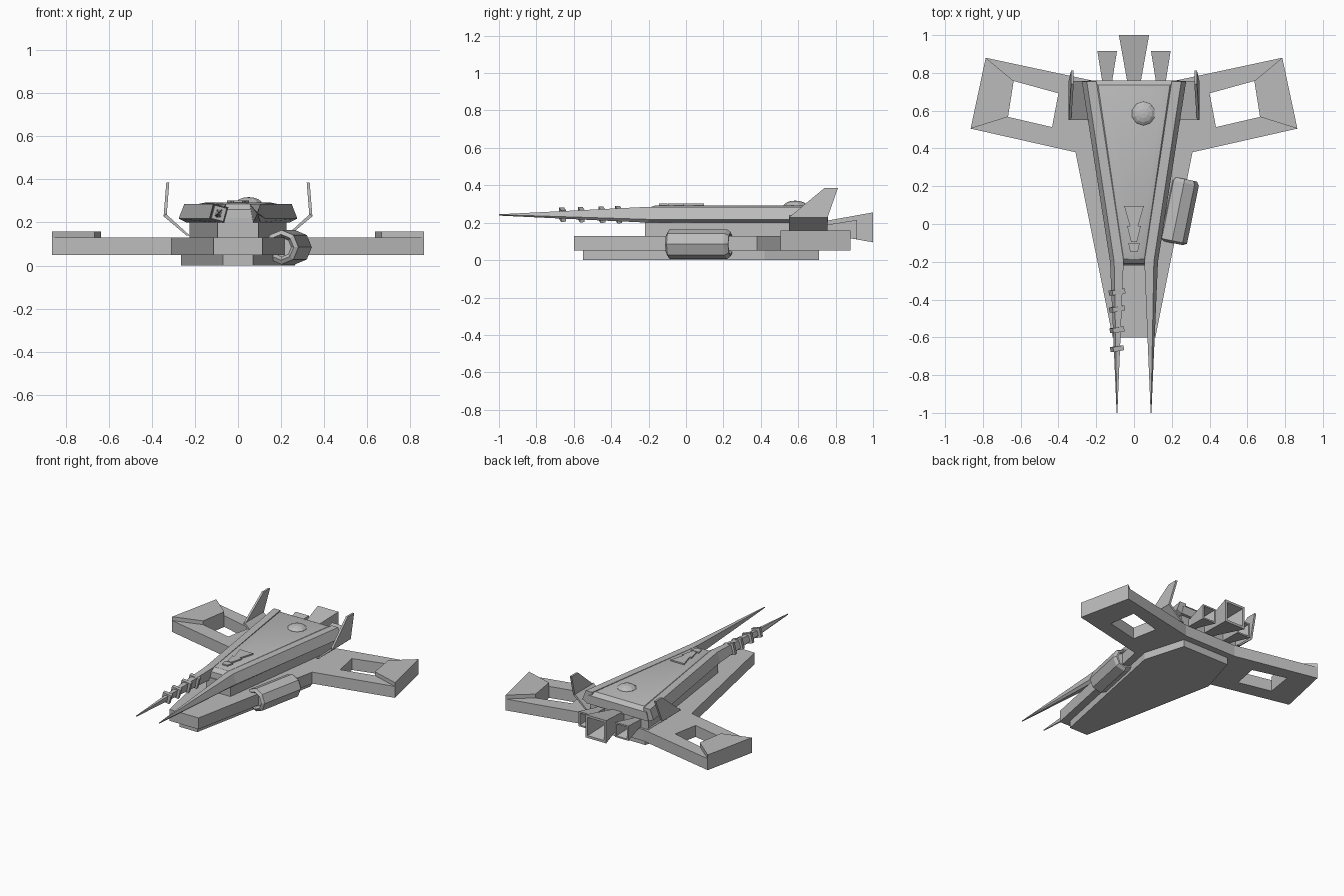
import bpy, bmesh, math
from mathutils import Vector, Matrix

cube = bpy.data.objects.get("Cube")
if cube:
    bpy.data.objects.remove(cube, do_unlink=True)

GREY = (0.5, 0.5, 0.5, 1)
grey = bpy.data.materials.new("hull grey")
grey.use_nodes = True
grey.diffuse_color = GREY
grey.node_tree.nodes["Principled BSDF"].inputs["Base Color"].default_value = GREY


def finish(name, bm):
    bmesh.ops.recalc_face_normals(bm, faces=bm.faces)
    mesh = bpy.data.meshes.new(name)
    bm.to_mesh(mesh)
    bm.free()
    mesh.materials.append(grey)
    ob = bpy.data.objects.new(name, mesh)
    bpy.context.collection.objects.link(ob)
    return ob


def loft(name, sections, close_end=True):
    """Skin a list of equal-length point loops and cap the ends."""
    bm = bmesh.new()
    loops = [[bm.verts.new(p) for p in s] for s in sections]
    n = len(loops[0])
    for a, b in zip(loops, loops[1:]):
        for i in range(n):
            j = (i + 1) % n
            bm.faces.new((a[i], a[j], b[j], b[i]))
    bm.faces.new(loops[0])
    if close_end:
        bm.faces.new(loops[-1])
    return finish(name, bm)


def prism(name, outline, z0, z1):
    return loft(name, [[(x, y, z) for x, y in outline] for z in (z0, z1)])


def symmetric(half):
    return half + [(-x, y) for x, y in reversed(half)]


def flip(points, s):
    return [(p[0] * s, *p[1:]) for p in points]


def rect(x, y, z, w, h):
    return [(x - w, y, z - h), (x + w, y, z - h), (x + w, y, z + h), (x - w, y, z + h)]


# Hull layers
prism("keel_plate", symmetric([(.07, -.55), (.265, .42), (.18, .71)]), 0, .05)
prism("main_hull", symmetric([(.113, -.6), (.31, .38), (.2, .755)]), .05, .13)
prism("middle_body", symmetric([(.095, -.22), (.225, .74)]), .13, .22)

# Raised deck with sloped rim
deck = loft("upper_deck", [
    [(x, y, z) for x, y in symmetric([(a, f), (b, r)])]
    for a, b, f, r, z in ((.085, .24, -.215, .76, .2), (.065, .225, -.21, .76, .26),
                          (.055, .19, -.185, .735, .285), (.035, .15, -.16, .71, .293))])
bpy.context.view_layer.objects.active = deck
deck.select_set(True)
bpy.ops.object.shade_smooth_by_angle(angle=math.radians(25))
deck.select_set(False)

# Stepped plates on the deck
for i, (y0, y1, w0, w1) in enumerate(((-.01, .095, .022, .052), (-.095, -.01, .015, .037),
                                      (-.145, -.1, .02, .03))):
    prism(f"deck_plate_{i + 1}", symmetric([(w0, y0), (w1, y1)]), .28, .302)

# Low dome on the deck
bm = bmesh.new()
bmesh.ops.create_uvsphere(bm, u_segments=10, v_segments=8, radius=.066)
bmesh.ops.bisect_plane(bm, geom=bm.verts[:] + bm.edges[:] + bm.faces[:], plane_co=(0, 0, 0),
                       plane_no=(0, 0, 1), clear_inner=True)
bmesh.ops.transform(bm, matrix=Matrix.Translation((.05, .585, .285)) @ Matrix.Diagonal((1, 1, .5, 1)),
                    verts=bm.verts)
finish("dome", bm)

OUTER = [(.31, .38), (.865, .505), (.785, .88), (.2, .755)]
HOLE = [(.434, .513), (.667, .567), (.637, .757), (.4, .692)]

for side, s in (("left", 1), ("right", -1)):
    # Long spear rail along the deck edge
    loft(f"{side}_rail", [
        flip([(.088, -1, .238), (.092, -1, .238), (.092, -1, .243), (.09, -1, .245), (.088, -1, .243)], s),
        flip([(.07, -.2, .2), (.105, -.2, .2), (.127, -.2, .218), (.105, -.2, .285), (.055, -.2, .285)], s),
        flip([(.2, .755, .2), (.24, .755, .2), (.276, .755, .218), (.25, .755, .285), (.2, .755, .285)], s)])

    # Open frame wing
    bm = bmesh.new()
    ring, hole = [[bm.verts.new((x * s, y, .05)) for x, y in pts] for pts in (OUTER, HOLE)]
    faces = [bm.faces.new((ring[i], ring[(i + 1) % 4], hole[(i + 1) % 4], hole[i])) for i in range(4)]
    ext = bmesh.ops.extrude_face_region(bm, geom=faces, use_keep_orig=True)
    for v in ext["geom"]:
        if isinstance(v, bmesh.types.BMVert):
            v.co.z = .13
    finish(f"{side}_wing", bm)
    prism(f"{side}_wing_tip", flip([OUTER[1], OUTER[2], HOLE[2], HOLE[1]], s), .13, .157)

    # Slanted bracket and upright fin
    bracket = [(.225, .14), (.24, .14), (.345, .228), (.335, .24)]
    loft(f"{side}_fin_bracket", [flip([(x, y, z) for x, z in bracket], s) for y in (.55, .757)])
    fin = [(.55, .228), (.74, .385), (.812, .385), (.757, .228)]
    loft(f"{side}_fin", [
        flip([(x - (z - .228) * .08, y, z) for y, z in fin], s) for x in (.332, .346)])

# Flared hollow exhausts
for name, x, end, w0, w1, z in (("centre", 0, 1, .037, .08, .175),
                                ("left", .142, .915, .027, .052, .163),
                                ("right", -.142, .915, .027, .052, .163)):
    loft(f"{name}_exhaust", [
        rect(x, .72, z, w0 * .9, w0 * .9), rect(x, .76, z, w0, w0), rect(x, end, z, w1, w1),
        rect(x, end, z, w1 * .8, w1 * .8), rect(x, .79, z, w0 * .7, w0 * .7)])

# Eight-sided side pod, angled along the hull
axis = Vector((.068, .335, 0)).normalized()
across = Vector((axis.y, -axis.x, 0))
start = Vector((.2, -.1, .085))
pod = []
for d, r in ((.02, .045), (0, .06), (.012, .08), (.325, .08), (.345, .066), (.345, .055), (.325, .05)):
    pod.append([start + axis * d + across * (r * math.sin(k * math.tau / 8))
                + Vector((0, 0, r * math.cos(k * math.tau / 8))) for k in range(8)])
loft("side_pod", pod)

# Tilted collars on the right rail
for i, (y, r) in enumerate(((-.36, .035), (-.45, .033), (-.56, .031), (-.66, .029))):
    bm = bmesh.new()
    bmesh.ops.create_cube(bm, size=1)
    bmesh.ops.transform(bm, verts=bm.verts, matrix=Matrix.Translation((-.09, y, .243))
                        @ Matrix.Rotation(math.radians(15), 4, "Y")
                        @ Matrix.Rotation(math.radians(10), 4, "Z")
                        @ Matrix.Diagonal((2 * r, .026, 2.2 * r, 1)))
    finish(f"rail_collar_{i + 1}", bm)
